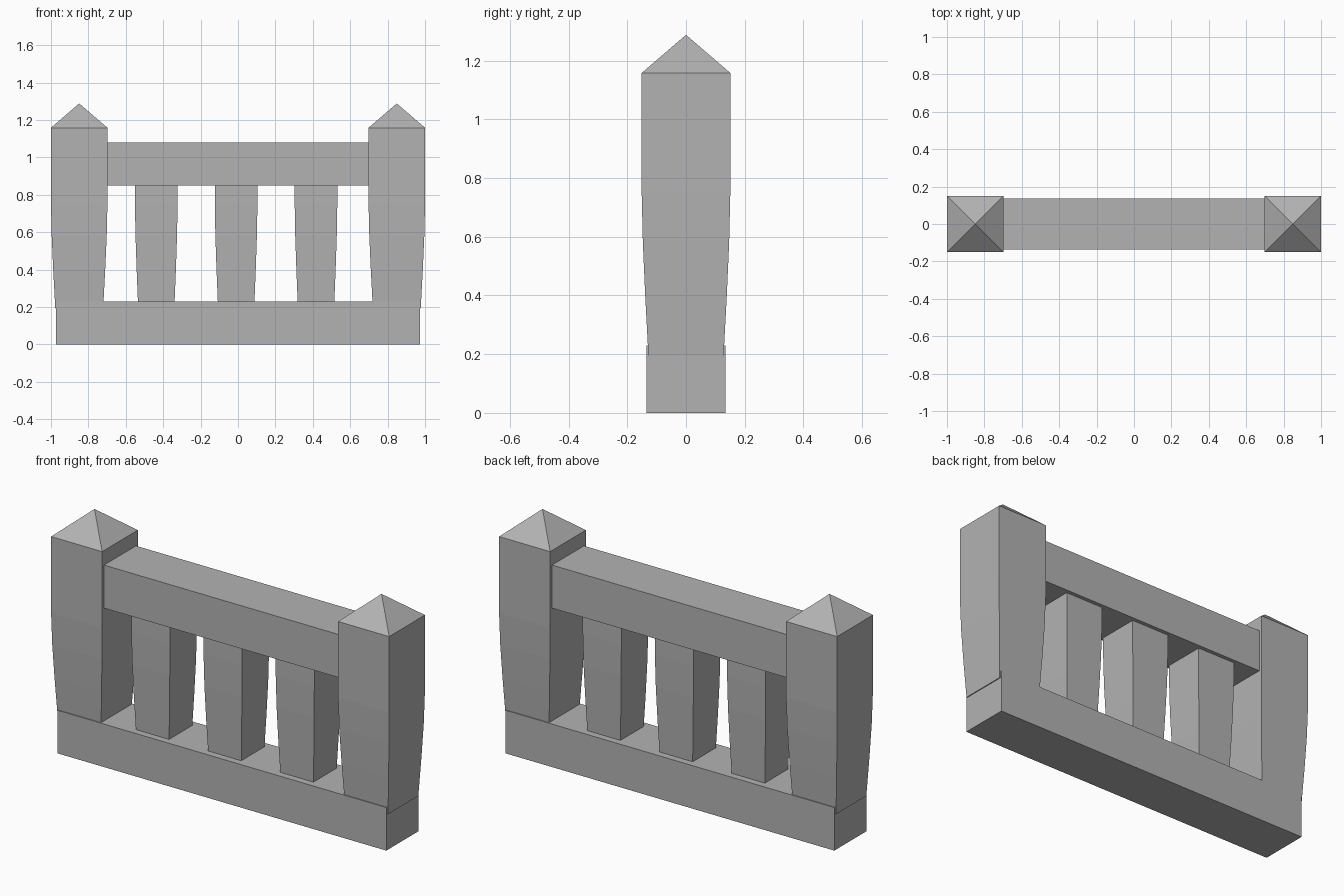
import bpy, bmesh

if "Cube" in bpy.data.objects:
    bpy.data.objects.remove(bpy.data.objects["Cube"])

grey = bpy.data.materials.new("dark_grey")
grey.diffuse_color = (0.45, 0.45, 0.45, 1)
grey.use_nodes = True
grey.node_tree.nodes["Principled BSDF"].inputs["Base Color"].default_value = grey.diffuse_color


def square_column(name, x, levels, peak=None):
    """Stack square rings given as (z, half_width); optional pyramid tip."""
    bm = bmesh.new()
    rings = []
    for z, h in levels:
        rings.append([bm.verts.new((x + sx * h, sy * h, z))
                      for sx, sy in ((-1, -1), (1, -1), (1, 1), (-1, 1))])
    for lo, hi in zip(rings, rings[1:]):
        for i in range(4):
            j = (i + 1) % 4
            bm.faces.new((lo[i], lo[j], hi[j], hi[i]))
    bm.faces.new(rings[0][::-1])
    top = rings[-1]
    if peak is None:
        bm.faces.new(top)
    else:
        tip = bm.verts.new((x, 0, peak))
        for i in range(4):
            bm.faces.new((top[i], top[(i + 1) % 4], tip))
    mesh = bpy.data.meshes.new(name)
    bm.to_mesh(mesh)
    bm.free()
    mesh.materials.append(grey)
    obj = bpy.data.objects.new(name, mesh)
    bpy.context.collection.objects.link(obj)
    return obj


def beam(name, half_length, half_depth, z0, z1):
    bpy.ops.mesh.primitive_cube_add(size=1, location=(0, 0, (z0 + z1) / 2))
    obj = bpy.context.object
    obj.name = name
    obj.scale = (2 * half_length, 2 * half_depth, z1 - z0)
    obj.data.materials.append(grey)
    return obj


# Horizontal beams
beam("base_beam", 0.972, 0.135, 0.0, 0.23)
beam("top_rail", 0.71, 0.135, 0.85, 1.08)

# Tapered end posts with pyramid caps
taper = [(0.193, 0.128), (0.40, 0.139), (0.58, 0.147), (0.75, 0.151)]
for side, x in (("left", -0.849), ("right", 0.849)):
    square_column(side + "_post", x, taper + [(1.158, 0.151)], peak=1.288)

# Thinner balusters sharing the post taper
slim = [(z, h * 0.755) for z, h in taper + [(0.87, 0.151)]]
for i, x in enumerate((-0.437, -0.01, 0.417)):
    square_column(f"baluster_{i + 1}", x, slim)
